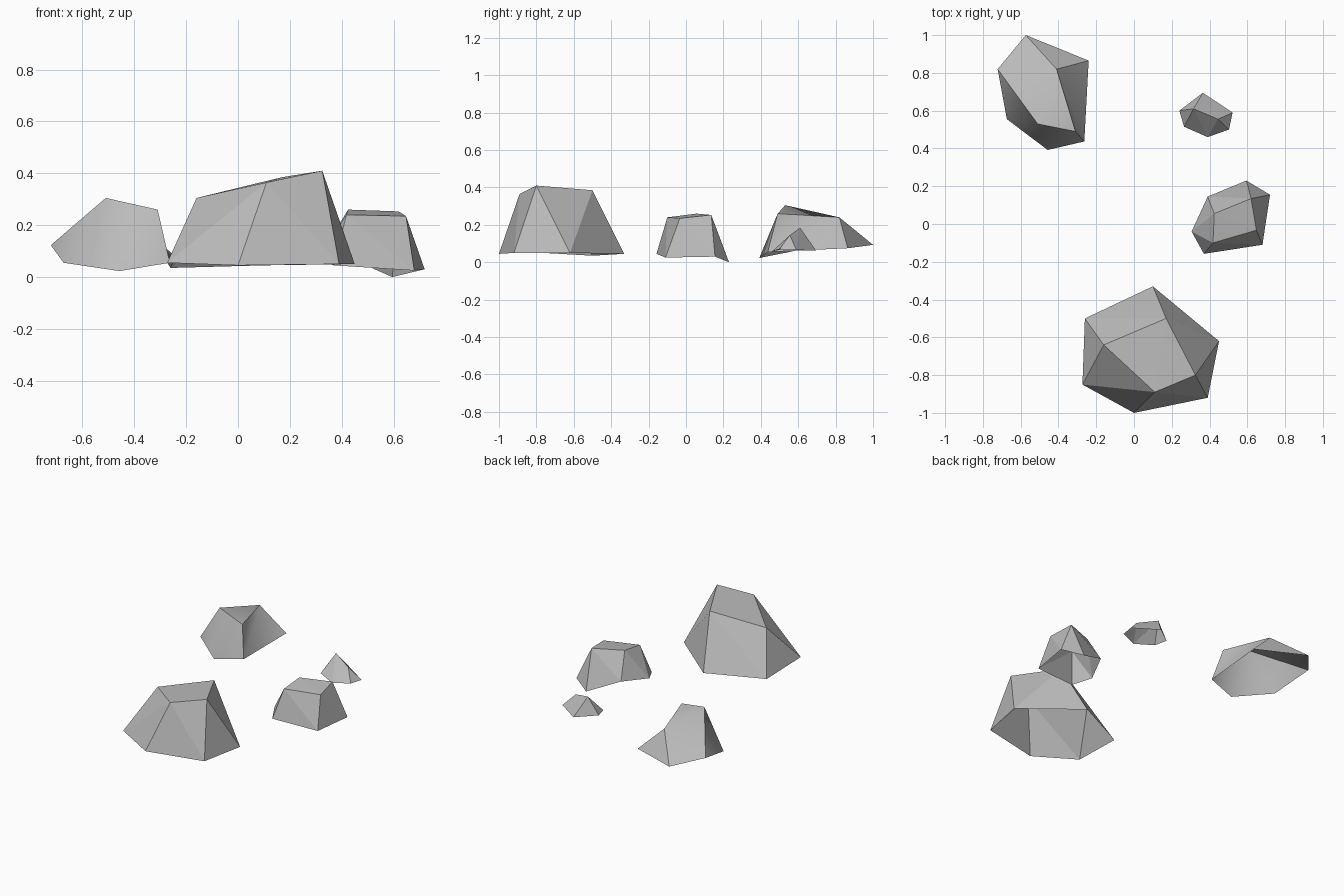
import bpy
import bmesh
from math import radians

default_cube = bpy.data.objects.get("Cube")
if default_cube:
    bpy.data.objects.remove(default_cube, do_unlink=True)


def make_material(name, color):
    material = bpy.data.materials.new(name)
    material.use_nodes = True
    material.diffuse_color = color
    shader = material.node_tree.nodes["Principled BSDF"]
    shader.inputs["Base Color"].default_value = color
    shader.inputs["Roughness"].default_value = 0.9
    return material


def make_rock(name, base_ring, crown, material, turned_edge=None):
    """Wrap a skin around a ground outline and crown, left open underneath.

    turned_edge: (crown index, base index) of a diagonal to flip into a hollow.
    """
    bm = bmesh.new()
    base_verts = [bm.verts.new(corner) for corner in base_ring]
    crown_verts = [bm.verts.new(corner) for corner in crown]
    bmesh.ops.convex_hull(bm, input=bm.verts[:])
    bmesh.ops.recalc_face_normals(bm, faces=bm.faces[:])

    # Open underside
    underside = [f for f in bm.faces if all(v in base_verts for v in f.verts)]
    bmesh.ops.delete(bm, geom=underside, context="FACES")

    if turned_edge:
        top, bottom = turned_edge
        diagonal = bm.edges.get((crown_verts[top], base_verts[bottom]))
        bmesh.ops.rotate_edges(bm, edges=[diagonal])

    mesh = bpy.data.meshes.new(name)
    bm.to_mesh(mesh)
    bm.free()
    mesh.materials.append(material)
    rock = bpy.data.objects.new(name, mesh)
    bpy.context.collection.objects.link(rock)
    return rock


stone_gray = make_material("stone gray", (0.5, 0.5, 0.5, 1))

# Large boulder at the front
make_rock(
    "large_rock",
    base_ring=[(0, -1, .045), (.39, -.92, .05), (.45, -.62, .05),
               (.1, -.33, .045), (-.26, -.5, .035), (-.273, -.85, .055)],
    crown=[(-.16, -.64, .305), (.11, -.89, .365),
           (.325, -.8, .41), (.17, -.5, .385)],
    material=stone_gray,
)

# Long sloping boulder at the back, with a slightly hollow side
sloping_rock = make_rock(
    "sloping_rock",
    base_ring=[(-.573, 1, .093), (-.24, .865, .075), (-.263, .437, .055),
               (-.457, .392, .023), (-.673, .555, .055), (-.722, .82, .123)],
    crown=[(-.41, .82, .24), (-.31, .49, .26), (-.51, .53, .305)],
    material=stone_gray,
    turned_edge=(1, 1),
)
bpy.ops.object.select_all(action="DESELECT")
sloping_rock.select_set(True)
bpy.context.view_layer.objects.active = sloping_rock
bpy.ops.object.shade_smooth_by_angle(angle=radians(45))

# Flat-topped stone at the side
make_rock(
    "flat_top_rock",
    base_ring=[(.595, .23, 0), (.72, .155, .03), (.68, -.11, .025),
               (.37, -.158, .045), (.305, -.04, .065), (.39, .145, .09)],
    crown=[(.425, .055, .26), (.62, .135, .253),
           (.648, -.033, .235), (.418, -.1, .24)],
    material=stone_gray,
)

# Small pebble behind it
make_rock(
    "small_rock",
    base_ring=[(.365, .695, .063), (.522, .59, .065), (.503, .5, .07),
               (.39, .46, .058), (.265, .515, .07), (.24, .6, .073)],
    crown=[(.315, .61, .185), (.445, .555, .145)],
    material=stone_gray,
)
